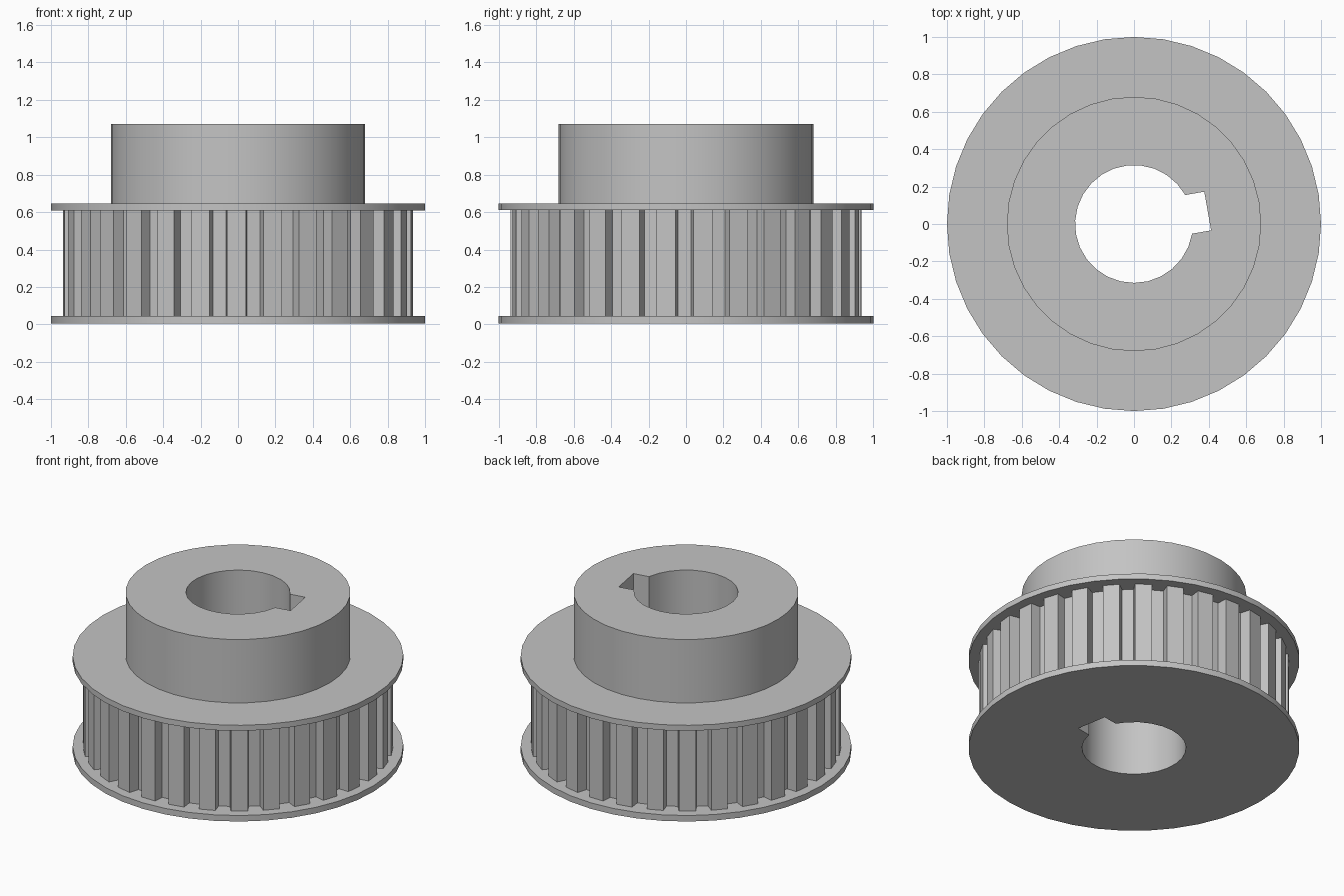
import bpy, bmesh
from math import cos, sin, pi, radians, asin

if "Cube" in bpy.data.objects:
    bpy.data.objects.remove(bpy.data.objects["Cube"], do_unlink=True)

steel = bpy.data.materials.new("grey steel")
steel.use_nodes = True
GREY = (0.55, 0.55, 0.55, 1)
steel.diffuse_color = GREY
steel.node_tree.nodes["Principled BSDF"].inputs["Base Color"].default_value = GREY

# Heights of the stacked sections
BASE, RIM_LOW, RIM_HIGH, FLANGE_TOP, HUB_TOP = 0.005, 0.045, 0.61, 0.647, 1.07


def polar(r, a):
    return (r * cos(a), r * sin(a))


def circle(r, n):
    return [polar(r, 2 * pi * i / n) for i in range(n)]


def toothed_outline(teeth=30, tip=0.937, root=0.87, phase=radians(-90.5)):
    pitch = 2 * pi / teeth
    points = []
    for i in range(teeth):
        a = phase + i * pitch
        for r, share in ((root, -0.31), (tip, -0.26), (tip, 0.26), (root, 0.31)):
            points.append(polar(r, a + share * pitch))
    return points


def keyed_bore(r=0.315, half=0.105, depth=0.40, turn=radians(10), n=24):
    gap = asin(half / r)
    span = 2 * pi - 2 * gap
    points = [polar(r, turn + gap + span * i / n) for i in range(n + 1)]
    for side in (-half, half):
        points.append((depth * cos(turn) - side * sin(turn),
                       depth * sin(turn) + side * cos(turn)))
    return points


def wall(bm, outline, z0, z1, inward=False):
    low = [bm.verts.new((x, y, z0)) for x, y in outline]
    high = [bm.verts.new((x, y, z1)) for x, y in outline]
    for i in range(len(low)):
        j = (i + 1) % len(low)
        quad = [low[i], low[j], high[j], high[i]]
        bm.faces.new(quad[::-1] if inward else quad)


def ring(bm, outer, inner, z, up):
    edges = []
    for outline in (outer, inner):
        vs = [bm.verts.new((x, y, z)) for x, y in outline]
        edges += [bm.edges.new((vs[i - 1], vs[i])) for i in range(len(vs))]
    made = bmesh.ops.triangle_fill(bm, edges=edges, use_beauty=True)["geom"]
    for f in made:
        if isinstance(f, bmesh.types.BMFace):
            f.normal_update()
            if (f.normal.z > 0) != up:
                f.normal_flip()


def part(name, walls, rings=()):
    bm = bmesh.new()
    for w in walls:
        wall(bm, *w)
    for r in rings:
        ring(bm, *r)
    bmesh.ops.remove_doubles(bm, verts=bm.verts, dist=0.0001)
    mesh = bpy.data.meshes.new(name)
    bm.to_mesh(mesh)
    bm.free()
    mesh.materials.append(steel)
    obj = bpy.data.objects.new(name, mesh)
    bpy.context.collection.objects.link(obj)
    bpy.ops.object.select_all(action="DESELECT")
    obj.select_set(True)
    bpy.context.view_layer.objects.active = obj
    bpy.ops.object.shade_smooth_by_angle(angle=radians(25))


flange = circle(1.0, 40)
hub = circle(0.68, 36)
teeth = toothed_outline()
bore = keyed_bore()

# Lower flange, toothed rim, upper flange, hub and keyed bore
part("lower_flange", [(flange, BASE, RIM_LOW)],
     [(flange, bore, BASE, False), (flange, teeth, RIM_LOW, True)])
part("toothed_rim", [(teeth, RIM_LOW, RIM_HIGH)])
part("upper_flange", [(flange, RIM_HIGH, FLANGE_TOP)],
     [(flange, teeth, RIM_HIGH, False), (flange, hub, FLANGE_TOP, True)])
part("hub", [(hub, FLANGE_TOP, HUB_TOP)], [(hub, bore, HUB_TOP, True)])
part("keyed_bore", [(bore, BASE, HUB_TOP, True)])
